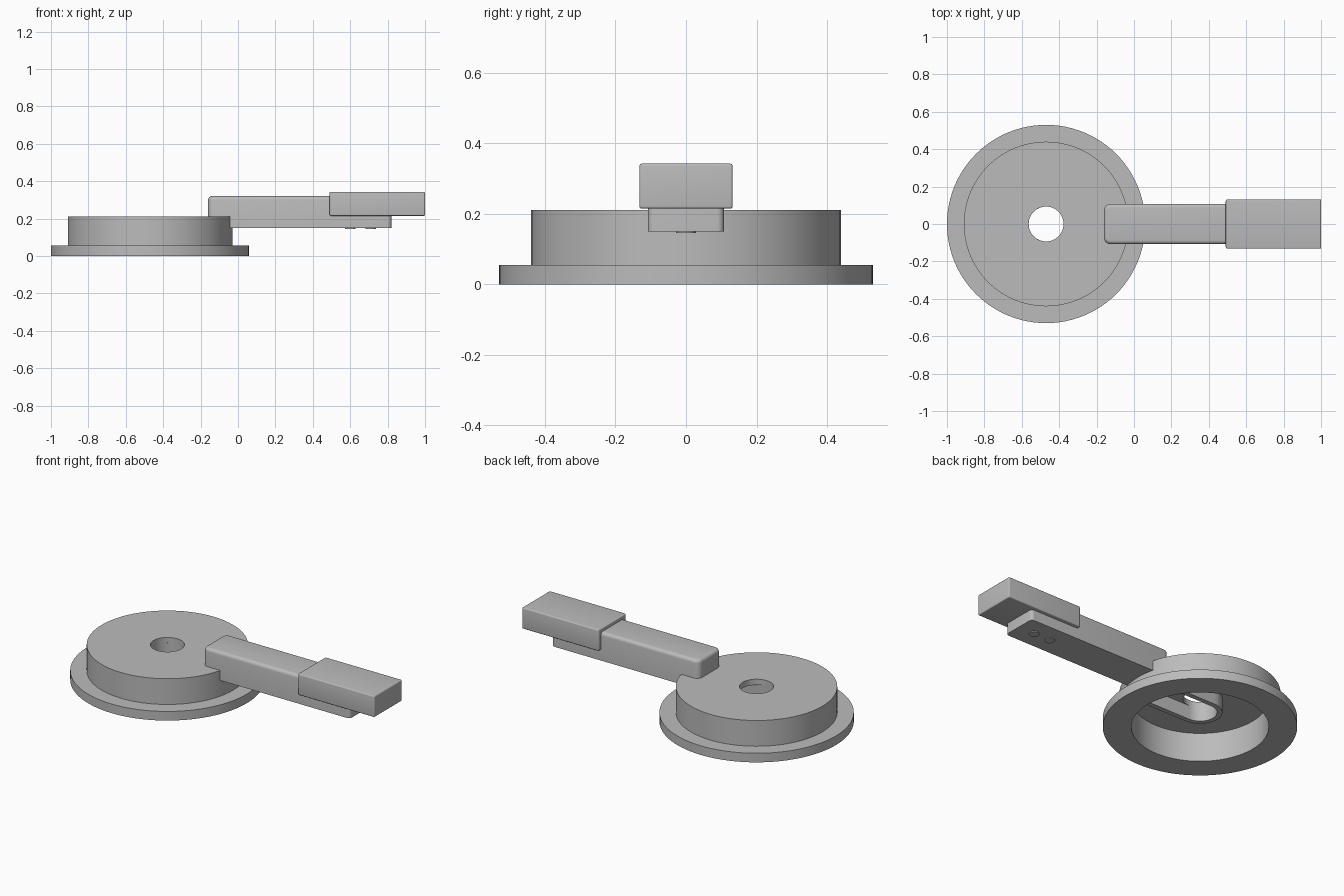
import bpy, bmesh, math

old = bpy.data.objects.get("Cube")
if old:
    bpy.data.objects.remove(old)

grey = bpy.data.materials.new("plain grey")
grey.use_nodes = True
colour = (0.5, 0.5, 0.5, 1)
grey.diffuse_color = colour
grey.node_tree.nodes["Principled BSDF"].inputs["Base Color"].default_value = colour

HUB_X = -0.47


def finish(name, bm):
    bmesh.ops.recalc_face_normals(bm, faces=bm.faces)
    mesh = bpy.data.meshes.new(name)
    bm.to_mesh(mesh)
    bm.free()
    mesh.materials.append(grey)
    ob = bpy.data.objects.new(name, mesh)
    bpy.context.collection.objects.link(ob)
    bpy.ops.object.select_all(action="DESELECT")
    ob.select_set(True)
    bpy.context.view_layer.objects.active = ob
    bpy.ops.object.shade_smooth_by_angle(angle=math.radians(35))
    return ob


def lathe(name, profile, steps=96):
    """Closed ring made by spinning an (r, z) profile about the hub axis."""
    bm = bmesh.new()
    rings = []
    for i in range(steps):
        a = 2 * math.pi * i / steps
        rings.append([bm.verts.new((HUB_X + r * math.cos(a), r * math.sin(a), z))
                      for r, z in profile])
    n = len(profile)
    for i in range(steps):
        a, b = rings[i], rings[(i + 1) % steps]
        for j in range(n):
            k = (j + 1) % n
            bm.faces.new((a[j], b[j], b[k], a[k]))
    return finish(name, bm)


def extrude(bm, outline, z0, z1):
    face = bm.faces.new([bm.verts.new((x, y, z0)) for x, y in outline])
    new = bmesh.ops.extrude_face_region(bm, geom=[face])["geom"]
    bmesh.ops.translate(bm, vec=(0, 0, z1 - z0),
                        verts=[v for v in new if isinstance(v, bmesh.types.BMVert)])


def rounded_bar(name, x0, x1, half, z0, z1, corners, rim, both=False):
    """Bar with rounded upright corners (left end, right end) and soft rims."""
    pts = []
    for i, (sx, sy) in enumerate(((1, 1), (-1, 1), (-1, -1), (1, -1))):
        r = corners[1] if sx > 0 else corners[0]
        cx = x1 - r if sx > 0 else x0 + r
        for k in range(7):
            a = math.pi / 2 * (i + k / 6)
            pts.append((cx + r * math.cos(a), sy * (half - r) + r * math.sin(a)))
    bm = bmesh.new()
    extrude(bm, pts, z0, z1)
    levels = (z0, z1) if both else (z1,)
    edges = [e for e in bm.edges
             if any(all(abs(v.co.z - z) < 1e-5 for v in e.verts) for z in levels)]
    bmesh.ops.bevel(bm, geom=edges, offset=rim, segments=4, profile=0.5,
                    affect="EDGES", clamp_overlap=True)
    return finish(name, bm)


# Flanged wheel, hollow underneath, with a centre bore
lathe("flanged_wheel", [(0.093, 0.21), (0.44, 0.21), (0.44, 0.055), (0.53, 0.055),
                        (0.53, 0), (0.375, 0), (0.375, 0.175), (0.093, 0.175)])

# U-shaped guide rib around the bore, open toward the lever
bm = bmesh.new()
outline = []
for radius, turn in ((0.122, 1), (0.093, -1)):
    arc = [(HUB_X + radius * math.cos(a), radius * math.sin(a))
           for a in (math.pi / 2 + math.pi * i / 24 for i in range(25))]
    side = [(-0.1, radius)] + arc + [(-0.1, -radius)]
    outline += side[::turn]
extrude(bm, outline, 0.09, 0.178)
finish("guide_rib", bm)

# Lever and its grip
rounded_bar("lever", -0.16, 0.82, 0.108, 0.15, 0.32, (0.035, 0.02), 0.02)
rounded_bar("lever_grip", 0.49, 1.0, 0.132, 0.215, 0.342, (0.012, 0.006), 0.012, True)

# Small studs under the lever
for i, x in enumerate((0.6, 0.71)):
    bm = bmesh.new()
    extrude(bm, [(x + 0.028 * math.cos(math.pi * k / 16),
                  0.028 * math.sin(math.pi * k / 16)) for k in range(32)], 0.145, 0.16)
    finish("stud_" + str(i + 1), bm)
